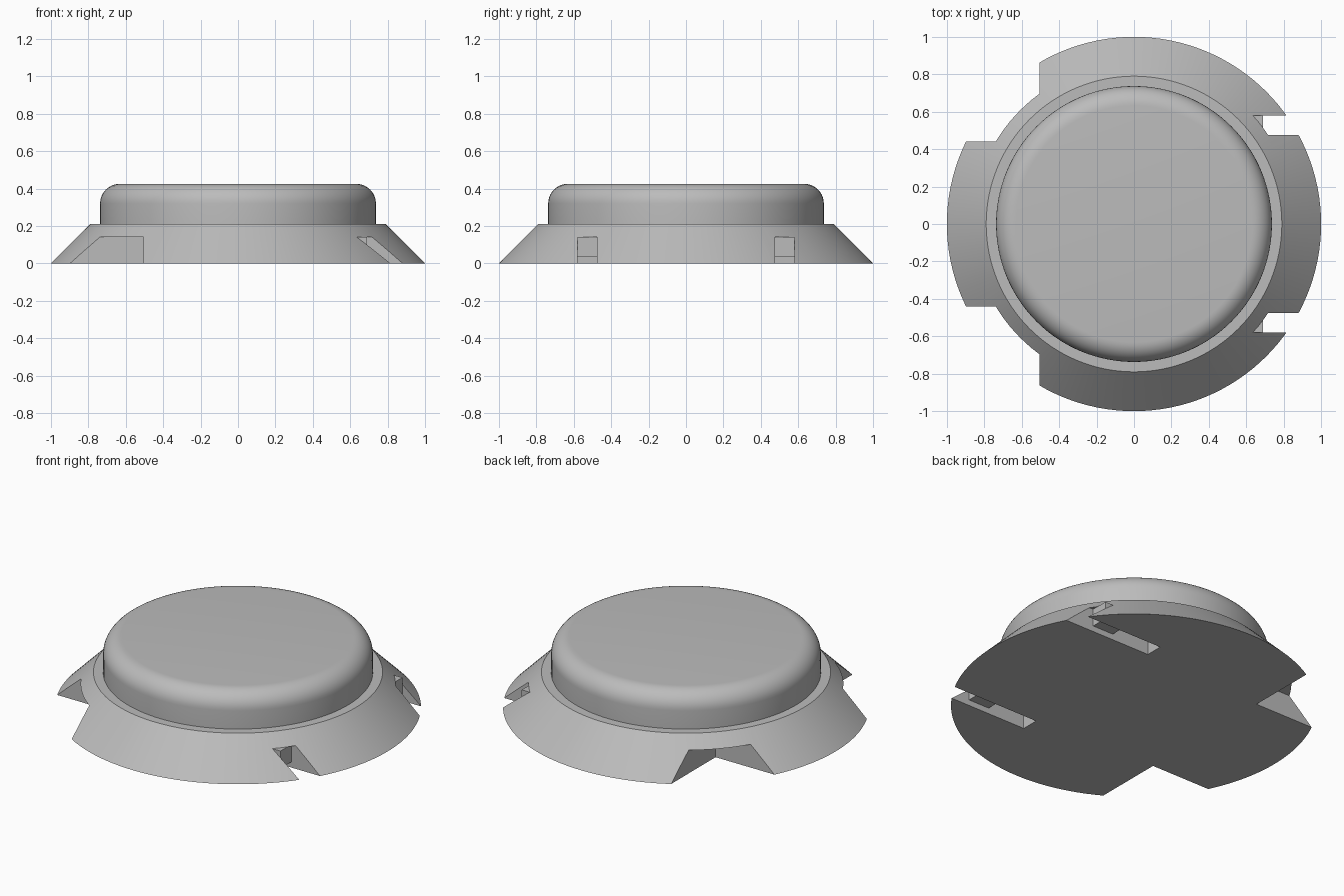
import bpy, bmesh, math

cube = bpy.data.objects.get("Cube")
if cube:
    bpy.data.objects.remove(cube, do_unlink=True)

grey = bpy.data.materials.new("light grey")
grey.use_nodes = True
colour = (0.5, 0.5, 0.5, 1)
grey.diffuse_color = colour
grey.node_tree.nodes["Principled BSDF"].inputs["Base Color"].default_value = colour


def add_object(name, bm):
    bmesh.ops.recalc_face_normals(bm, faces=bm.faces)
    mesh = bpy.data.meshes.new(name)
    bm.to_mesh(mesh)
    bm.free()
    mesh.materials.append(grey)
    obj = bpy.data.objects.new(name, mesh)
    bpy.context.collection.objects.link(obj)
    return obj


def box(name, x, y, z):
    bm = bmesh.new()
    bmesh.ops.create_cube(bm, size=1)
    for v in bm.verts:
        v.co = [r[0] if c < 0 else r[1] for c, r in zip(v.co, (x, y, z))]
    return add_object(name, bm)


def lathe(name, profile, sides=128):
    bm = bmesh.new()
    rings = []
    for r, z in profile:
        rings.append([bm.verts.new((r * math.cos(a), r * math.sin(a), z))
                      for a in (math.tau * i / sides for i in range(sides))])
    for low, high in zip(rings, rings[1:]):
        for i in range(sides):
            j = (i + 1) % sides
            bm.faces.new((low[i], low[j], high[j], high[i]))
    bm.faces.new(rings[0])
    bm.faces.new(rings[-1])
    return add_object(name, bm)


# Flared base and domed cap in one turned profile
top, cap_radius, fillet = 0.425, 0.737, 0.105
profile = [(1, 0), (0.79, 0.21), (cap_radius, 0.21)]
for i in range(11):
    a = math.pi / 2 * i / 10
    profile.append((cap_radius - fillet + fillet * math.cos(a),
                    top - fillet + fillet * math.sin(a)))
body = lathe("turned_body", profile)

# Corner notches and narrow slots, mirrored front to back
ceiling = 0.14
slot_y = (0.475, 0.58)
for side in (-1, 1):
    def span(a, b):
        return sorted((side * a, side * b))
    cutters = [box("notch_cutter", (-1.2, -0.505), span(0.44, 1.2), (-0.1, ceiling)),
               box("slot_cutter", (0.3, 1.2), span(*slot_y), (-0.1, ceiling))]
    for cutter in cutters:
        cutter.hide_render = True
        mod = body.modifiers.new("cut", "BOOLEAN")
        mod.operation = "DIFFERENCE"
        mod.solver = "EXACT"
        mod.object = cutter
        bpy.context.view_layer.objects.active = body
        bpy.ops.object.modifier_apply(modifier=mod.name)
        bpy.data.objects.remove(cutter, do_unlink=True)
    # Tab hanging inside the slot
    box("slot_tab_back" if side > 0 else "slot_tab_front",
        (0.55, 0.69), span(*slot_y), (0.035, ceiling))

# Smooth turned surfaces, crisp cuts
bpy.ops.object.select_all(action="DESELECT")
body.select_set(True)
bpy.context.view_layer.objects.active = body
bpy.ops.object.shade_smooth_by_angle(angle=math.radians(30))
